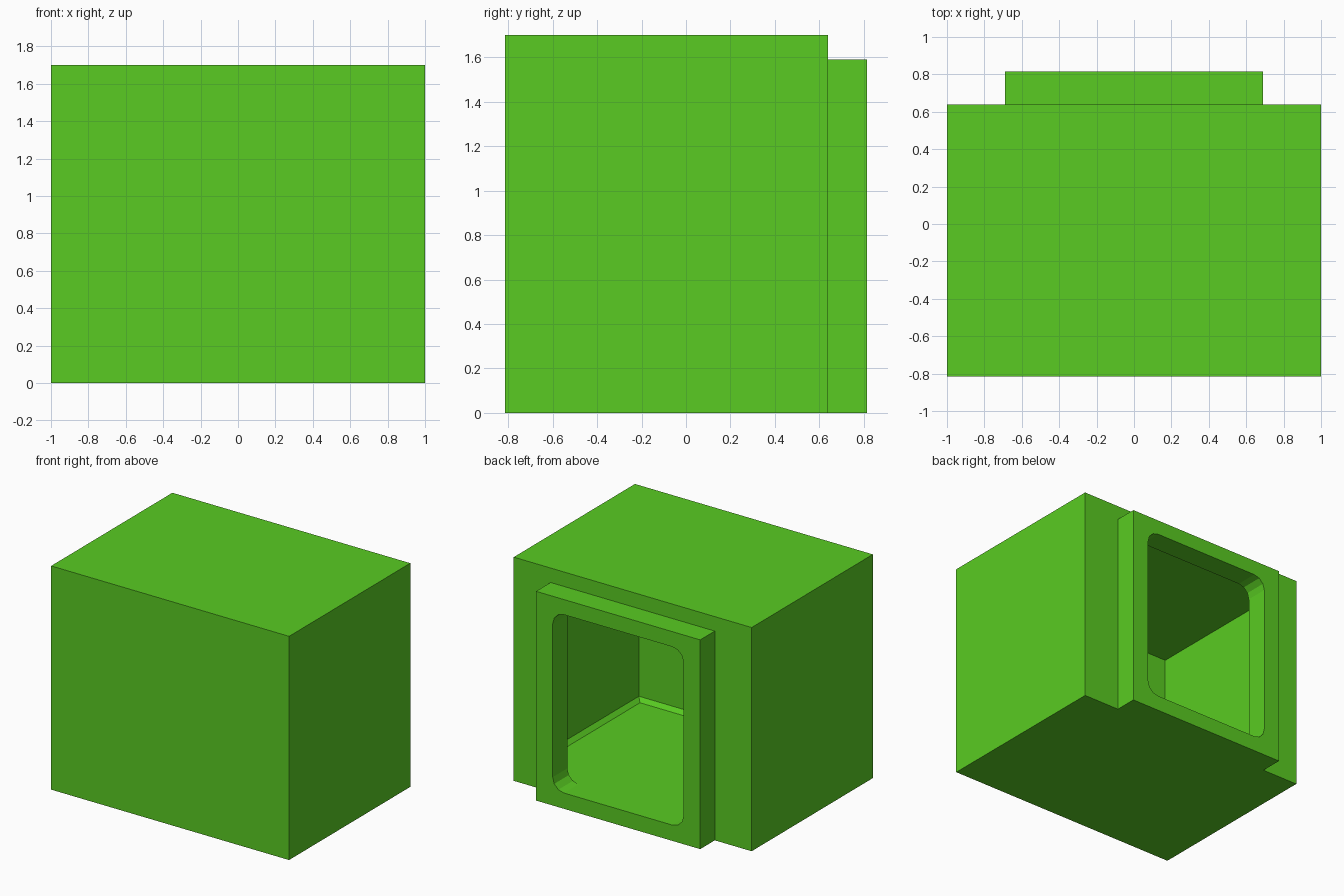
import bpy, bmesh, math

if "Cube" in bpy.data.objects:
    bpy.data.objects.remove(bpy.data.objects["Cube"])

green = bpy.data.materials.new("green")
green.diffuse_color = (0.1, 0.6, 0.016, 1)
green.use_nodes = True
green.node_tree.nodes["Principled BSDF"].inputs["Base Color"].default_value = green.diffuse_color


def add_mesh(name, bm):
    bmesh.ops.recalc_face_normals(bm, faces=bm.faces[:])
    me = bpy.data.meshes.new(name)
    bm.to_mesh(me)
    bm.free()
    ob = bpy.data.objects.new(name, me)
    bpy.context.collection.objects.link(ob)
    me.materials.append(green)
    return ob


def loft(name, rings):
    """Solid through matching rings of points, capped at both ends."""
    bm = bmesh.new()
    vs = [[bm.verts.new(p) for p in r] for r in rings]
    n = len(rings[0])
    for a, b in zip(vs, vs[1:]):
        for i in range(n):
            j = (i + 1) % n
            bm.faces.new((a[i], a[j], b[j], b[i]))
    bm.faces.new(vs[0])
    bm.faces.new(vs[-1])
    return add_mesh(name, bm)


def level(x, y0, y1, z):
    return [(-x, y0, z), (x, y0, z), (x, y1, z), (-x, y1, z)]


def box(name, x, y0, y1, z0, z1):
    return loft(name, [level(x, y0, y1, z0), level(x, y0, y1, z1)])


def cut(ob, cutter):
    mod = ob.modifiers.new("cut", 'BOOLEAN')
    mod.operation = 'DIFFERENCE'
    mod.solver = 'EXACT'
    mod.object = cutter
    bpy.context.view_layer.objects.active = ob
    bpy.ops.object.modifier_apply(modifier=mod.name)
    bpy.data.objects.remove(cutter)


# Hollow case, with a small chamfer where the walls meet the floor
case = box("case", 1.0, -0.815, 0.64, 0, 1.7)
cut(case, loft("cavity", [level(0.87, -0.69, 0.51, 0.12),
                          level(0.90, -0.72, 0.54, 0.15),
                          level(0.90, -0.72, 0.54, 1.60)]))
# Rear opening behind the frame
cut(case, box("rear_opening", 0.69, 0.45, 0.75, 0.12, 1.58))

# Raised rear frame with a rounded rectangular opening
frame = box("rear_frame", 0.69, 0.64, 0.815, 0, 1.59)


def rounded(hw, z0, z1, r, y, steps=3):
    pts = []
    corners = [(hw - r, z1 - r), (r - hw, z1 - r), (r - hw, z0 + r), (hw - r, z0 + r)]
    for k, (cx, cz) in enumerate(corners):
        for i in range(steps + 1):
            a = math.pi / 2 * (k + i / steps)
            pts.append((cx + r * math.cos(a), y, cz + r * math.sin(a)))
    return pts


cut(frame, loft("frame_opening", [rounded(0.55, 0.12, 1.475, 0.095, y) for y in (0.5, 0.9)]))
